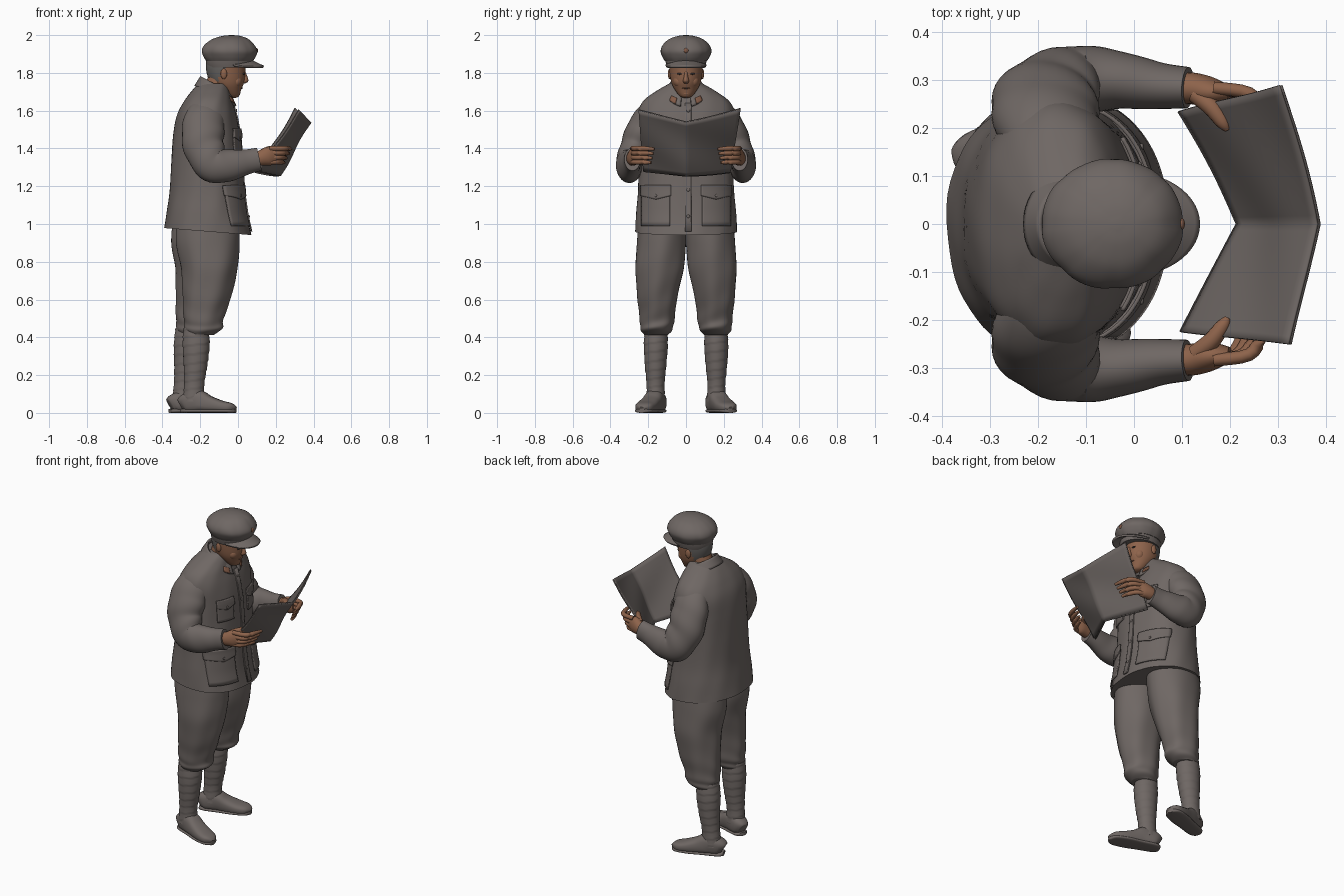
import bpy, bmesh
from math import sin, cos, pi, radians
from mathutils import Vector

if "Cube" in bpy.data.objects:
    bpy.data.objects.remove(bpy.data.objects["Cube"])


def material(name, r, g, b):
    m = bpy.data.materials.new(name)
    m.use_nodes = True
    m.diffuse_color = (r, g, b, 1)
    bsdf = m.node_tree.nodes["Principled BSDF"]
    bsdf.inputs["Base Color"].default_value = (r, g, b, 1)
    bsdf.inputs["Roughness"].default_value = 0.8
    return m


GREY = material("uniform grey", .158, .136, .127)
PAPER = material("paper grey", .145, .126, .118)
SKIN = material("tan skin", .27, .125, .07)
HAIR = material("hair grey", .125, .118, .112)
DARK = material("dark brown", .07, .05, .042)
RED = material("badge rust", .22, .1, .06)


def finish(bm, name, mats, rule=None):
    bmesh.ops.recalc_face_normals(bm, faces=bm.faces)
    for f in bm.faces:
        if rule:
            f.material_index = rule(f.calc_center_median())
    mesh = bpy.data.meshes.new(name)
    bm.to_mesh(mesh)
    bm.free()
    for m in mats:
        mesh.materials.append(m)
    ob = bpy.data.objects.new(name, mesh)
    bpy.context.collection.objects.link(ob)
    bpy.ops.object.select_all(action='DESELECT')
    ob.select_set(True)
    bpy.context.view_layer.objects.active = ob
    bpy.ops.object.shade_smooth_by_angle(angle=radians(50))
    return ob


def spline(rows, t):
    """Smooth interpolation through rows, t in 0..1"""
    k = min(int(t * (len(rows) - 1)), len(rows) - 2)
    f = t * (len(rows) - 1) - k
    get = lambda i: rows[max(0, min(i, len(rows) - 1))]
    return [.5 * (2 * b + (c - a) * f + (2*a - 5*b + 4*c - d) * f*f + (3*b - a - 3*c + d) * f**3)
            for a, b, c, d in zip(get(k - 1), get(k), get(k + 1), get(k + 2))]


def loft(name, rows, mats, steps=24, seg=32, power=2, follow=False, wrinkle=None,
         tweak=None, rule=None):
    """Rows are x, y, z and two radii: along x and y, or around the path if follow"""
    bm = bmesh.new()
    rings = []
    for i in range(steps + 1):
        t = i / steps
        x, y, z, a, b = spline(rows, t)
        c, u, v = Vector((x, y, z)), Vector((1, 0, 0)), Vector((0, 1, 0))
        if follow:
            p, q = spline(rows, max(0, t - .02)), spline(rows, min(1, t + .02))
            d = (Vector(q[:3]) - Vector(p[:3])).normalized()
            ref = Vector((0, 1, 0)) if abs(d.y) < .93 else Vector((0, 0, 1))
            u = (ref - d * ref.dot(d)).normalized()
            v = d.cross(u)
        ring = []
        for j in range(seg):
            w = 2 * pi * j / seg
            cu, sv = [abs(k) ** (2 / power) * (1 if k > 0 else -1) for k in (cos(w), sin(w))]
            s = wrinkle(t, w) if wrinkle else 1
            p = c + u * (a * cu * s) + v * (b * sv * s)
            ring.append(bm.verts.new(tweak(p) if tweak else p))
        rings.append(ring)
    for r0, r1 in zip(rings, rings[1:]):
        for j in range(seg):
            bm.faces.new((r0[j], r0[(j + 1) % seg], r1[(j + 1) % seg], r1[j]))
    bm.faces.new(rings[0])
    bm.faces.new(rings[-1])
    return finish(bm, name, mats, rule)


def sheet(name, fn, mat, nu=16, nv=8, thick=.008):
    """Thin plate through fn(u, v), u and v in 0..1"""
    bm = bmesh.new()
    g = [[bm.verts.new(fn(i / nu, j / nv)) for j in range(nv + 1)] for i in range(nu + 1)]
    for i in range(nu):
        for j in range(nv):
            bm.faces.new((g[i][j], g[i + 1][j], g[i + 1][j + 1], g[i][j + 1]))
    ob = finish(bm, name, [mat])
    mod = ob.modifiers.new("thickness", 'SOLIDIFY')
    mod.thickness, mod.offset = thick, 0


def ball(name, loc, size, mat):
    bm = bmesh.new()
    bmesh.ops.create_uvsphere(bm, u_segments=16, v_segments=10, radius=1)
    for v in bm.verts:
        v.co = Vector(loc) + Vector([c * s for c, s in zip(v.co, size)])
    finish(bm, name, [mat])


# Jacket body, with the hem lower in front
BODY = [(-.16, 0, .96, .23, .27), (-.165, 0, 1.06, .212, .264), (-.165, 0, 1.18, .197, .254),
        (-.165, 0, 1.34, .188, .25), (-.165, 0, 1.48, .176, .252), (-.165, 0, 1.58, .156, .258),
        (-.158, 0, 1.65, .128, .228), (-.145, 0, 1.705, .1, .155), (-.13, 0, 1.745, .075, .085)]
loft("jacket", BODY, [GREY], 48, 64, 2.2,
     wrinkle=lambda t, w: 1 + .008 * sin(5 * w + 9 * t) * (1 - t) + .005 * sin(11 * w - 14 * t),
     tweak=lambda p: p - Vector((0, 0, .08 * (p.x + .16) * max(0, (1.2 - p.z) / .24))))


def on_front(y, z, lift=.004):
    """Point on the front of the jacket"""
    k = next((i for i in range(len(BODY) - 2) if BODY[i + 1][2] >= z), len(BODY) - 2)
    a, b = BODY[k], BODY[k + 1]
    f = (z - a[2]) / (b[2] - a[2])
    xc, _, _, rx, ry = [p + (q - p) * f for p, q in zip(a, b)]
    return Vector((xc + rx * max(0, 1 - abs(y / ry) ** 2.2) ** (1 / 2.2) + lift, y, z))


def patch(name, y0, y1, z0, z1, lift=.004, point=0):
    sheet(name, lambda u, v: on_front(y0 + (y1 - y0) * u,
          z1 + (z0 - point * (1 - abs(2 * u - 1)) - z1) * v, lift), GREY)


patch("button_placket", -.006, .028, .96, 1.64, lift=.002)
for i in range(5):
    ball("jacket_button", on_front(.012, 1.04 + .14 * i, .006), (.005, .009, .009), GREY)

# Collar folded round the neck, open in front
def collar(u, v):
    w = .08 * pi + 1.84 * pi * u
    tip = max(0, cos(w)) ** 3
    return Vector((-.118 + (.076 + .032 * v) * cos(w), (.082 + .034 * v) * sin(w),
                   1.735 - .045 * cos(w) - v * (.05 + .02 * tip)))


sheet("collar", collar, GREY, 40, 5, .012)
loft("collar_stand", [(-.118, 0, 1.66, .085, .085), (-.118, 0, 1.7, .076, .08),
                      (-.118, 0, 1.725, .072, .078)], [GREY], 6,
     tweak=lambda p: p - Vector((0, 0, .5 * (p.x + .118))))

for s in (1, -1):
    side = "left" if s > 0 else "right"
    # Pockets with flaps and collar tabs
    patch(side + "_lower_pocket", s * .085, s * .235, .99, 1.18, lift=.005)
    patch(side + "_lower_flap", s * .08, s * .24, 1.15, 1.205, lift=.012, point=.02)
    patch(side + "_chest_pocket", s * .07, s * .175, 1.37, 1.49, lift=.005)
    patch(side + "_chest_flap", s * .065, s * .18, 1.46, 1.505, lift=.012, point=.02)
    for y, z in ((.16, 1.15), (.122, 1.455)):
        ball(side + "_pocket_button", on_front(s * y, z, .016), (.005, .008, .008), GREY)
    sheet(side + "_collar_tab", lambda u, v: collar(.5 - s * (.5 - .035 - .06 * u), .5 + .45 * v)
          + Vector((.006, s * .005, .004)), RED, 4, 4, .006)

    # Bent sleeve, with creases at the elbow
    arm = [(-.16, .1, 1.6, .05, .07), (-.17, .175, 1.58, .075, .1),
           (-.185, .23, 1.5, .084, .112), (-.18, .27, 1.4, .08, .106),
           (-.128, .298, 1.315, .074, .096), (-.04, .3, 1.312, .062, .083),
           (.05, .288, 1.33, .049, .066), (.112, .284, 1.343, .043, .062)]
    loft(side + "_sleeve", [(x, s * y, z, a, b) for x, y, z, a, b in arm], [GREY], 56, 32,
         follow=True, wrinkle=lambda t, w: 1 + .03 * sin(40 * t + 2 * sin(w)) * sin(pi * t) ** 2)

    # Hand gripping the paper
    hand = [(.09, .284, 1.343, .032, .036), (.125, .282, 1.35, .033, .042),
            (.165, .275, 1.36, .029, .05), (.2, .272, 1.364, .016, .038)]
    loft(side + "_palm", [(x, s * y, z, a, b) for x, y, z, a, b in hand], [SKIN], 14, 20, follow=True)
    for i in range(4):
        z, r = 1.328 + .024 * i, .0135
        x = .004 + .012 * i
        loft(side + "_finger", [(.165, s * .283, z, r, r), (.2 + x, s * .272, z, r, r),
             (.225 + x, s * .23, z, r, r), (.24 + x, s * (.185 - .006 * i), z - .003, .008, .008)],
             [SKIN], 12, 10, follow=True)
    loft(side + "_thumb", [(.13, s * .27, 1.375, .02, .022), (.16, s * .245, 1.392, .019, .019),
         (.185, s * .212, 1.398, .015, .015), (.195, s * .195, 1.398, .006, .006)],
         [SKIN], 12, 12, follow=True)

    # Breeches, the left leg standing a little further back
    def back(z):
        return -.06 * (1 - z * .65) if s > 0 else 0
    leg = [(-.16, .125, 1.02, .165, .125), (-.16, .13, .9, .167, .131), (-.152, .14, .76, .146, .13),
           (-.165, .152, .61, .126, .106), (-.182, .153, .5, .106, .092), (-.183, .156, .445, .1, .084),
           (-.205, .158, .412, .072, .064)]
    place = lambda rows: [(x + back(z), s * y, z, a, b) for x, y, z, a, b in rows]
    loft(side + "_breeches", place(leg), [GREY], 56, 48,
         wrinkle=lambda t, w: 1 + .025 * sin(6 * w + 5 * t) * sin(pi * t)
         + .035 * t * t * sin(34 * t + 3 * sin(w)))
    # Wound leg wraps
    shin = [(-.222, .158, .45, .066, .058), (-.222, .16, .36, .071, .063), (-.225, .161, .25, .062, .056),
            (-.232, .161, .15, .053, .047), (-.235, .16, .06, .057, .05)]
    loft(side + "_leg_wrap", place(shin), [GREY], 64, 32,
         wrinkle=lambda t, w: 1.01 + .045 * ((t * 9 + w / (2 * pi)) % 1 - .5))

    # Shoe and sole, toes turned out
    turn = radians(19)
    def shoe(name, rows, z0):
        path = [(-.298 + back(0) + d * cos(turn), s * (.137 + d * sin(turn)), z0 + h / 2, w, h / 2)
                for d, w, h in rows]
        loft(name, path, [GREY], 24, 24, 2.8, follow=True)
    shoe(side + "_shoe", [(0, .025, .075), (.025, .045, .1), (.09, .05, .12), (.15, .052, .09),
                          (.22, .054, .064), (.275, .044, .05), (.3, .014, .03)], .002)
    shoe(side + "_sole", [(-.002, .026, .022), (.028, .045, .022), (.12, .05, .022), (.2, .056, .022),
                          (.275, .046, .022), (.302, .016, .022)], 0)

    # Ear, eye and cheek
    ball(side + "_ear", (-.075, s * .086, 1.795), (.017, .01, .028), SKIN)
    ball(side + "_eye", (.031, s * .034, 1.795), (.006, .013, .005), DARK)
    ball(side + "_cheek", (-.008, s * .034, 1.757), (.03, .034, .034), SKIN)

# Head with cropped hair behind the ears
loft("neck", [(-.125, 0, 1.66, .064, .064), (-.11, 0, 1.74, .062, .064),
              (-.09, 0, 1.8, .06, .064)], [SKIN], 8)
loft("head", [(-.024, 0, 1.668, .012, .012), (-.03, 0, 1.678, .036, .034), (-.046, 0, 1.715, .064, .062),
              (-.058, 0, 1.755, .092, .079), (-.065, 0, 1.82, .104, .088), (-.06, 0, 1.88, .1, .085),
              (-.06, 0, 1.92, .06, .06)], [SKIN, HAIR], 30, 40,
     rule=lambda c: int(c.z > 1.76 and c.x < -.1 or c.z > 1.81 and c.x < -.06))
loft("nose", [(.026, 0, 1.82, .008, .008), (.034, 0, 1.785, .014, .01), (.036, 0, 1.757, .019, .016),
              (.03, 0, 1.744, .008, .01)], [SKIN], 12, 16)
ball("mouth", (.014, 0, 1.72), (.012, .022, .005), RED)
ball("chin", (-.006, 0, 1.692), (.018, .026, .016), SKIN)

# Soft peaked cap
loft("cap_band", [(-.045, 0, 1.828, .118, .1), (-.045, 0, 1.85, .124, .106),
                  (-.045, 0, 1.88, .126, .112)], [GREY], 6, 48)
loft("cap_crown", [(-.045, 0, 1.862, .124, .112), (-.045, 0, 1.885, .139, .126), (-.045, 0, 1.915, .148, .136),
                   (-.045, 0, 1.947, .134, .125), (-.04, 0, 1.978, .098, .091), (-.035, 0, 1.995, .05, .045),
                   (-.035, 0, 2.0, .008, .008)], [GREY], 30, 64,
     wrinkle=lambda t, w: 1 - .014 * abs(cos(4 * w)) ** 12 + .006 * sin(7 * w + 8 * t))


def visor(u, v):
    w = (u - .5) * pi * .9
    return Vector((-.045 + .118 * cos(w) + .062 * v * cos(w) ** .6, (.104 + .004 * v) * sin(w),
                   1.862 - .03 * v * cos(w) - .022 * sin(w) ** 2))


sheet("cap_visor", visor, GREY, 24, 6, .012)
ball("cap_badge", (.099, 0, 1.918), (.007, .013, .013), RED)

# Open newspaper, folded down the middle, in two leaves
def page(inset):
    def fn(u, v):
        a = 2 * u - 1
        low, high = ((.1, .235, 1.275), (.308, .288, 1.608)) if a > 0 else \
                    ((.105, -.225, 1.28), (.328, -.25, 1.6))
        v = v * (1 - 2 * inset) + inset
        spine = Vector((.222, 0, 1.255)).lerp(Vector((.383, 0, 1.54)), v)
        p = spine.lerp(Vector(low).lerp(Vector(high), v), abs(a))
        curl = .003 * sin(pi * abs(a)) + .004 * sin(7 * v + 3 * a)
        return p + Vector((curl + inset * .5, 0, -curl * .6))
    return fn


sheet("newspaper_outer_leaf", page(0), PAPER, 32, 14, .008)
sheet("newspaper_inner_leaf", page(-.012), PAPER, 32, 14, .005)
